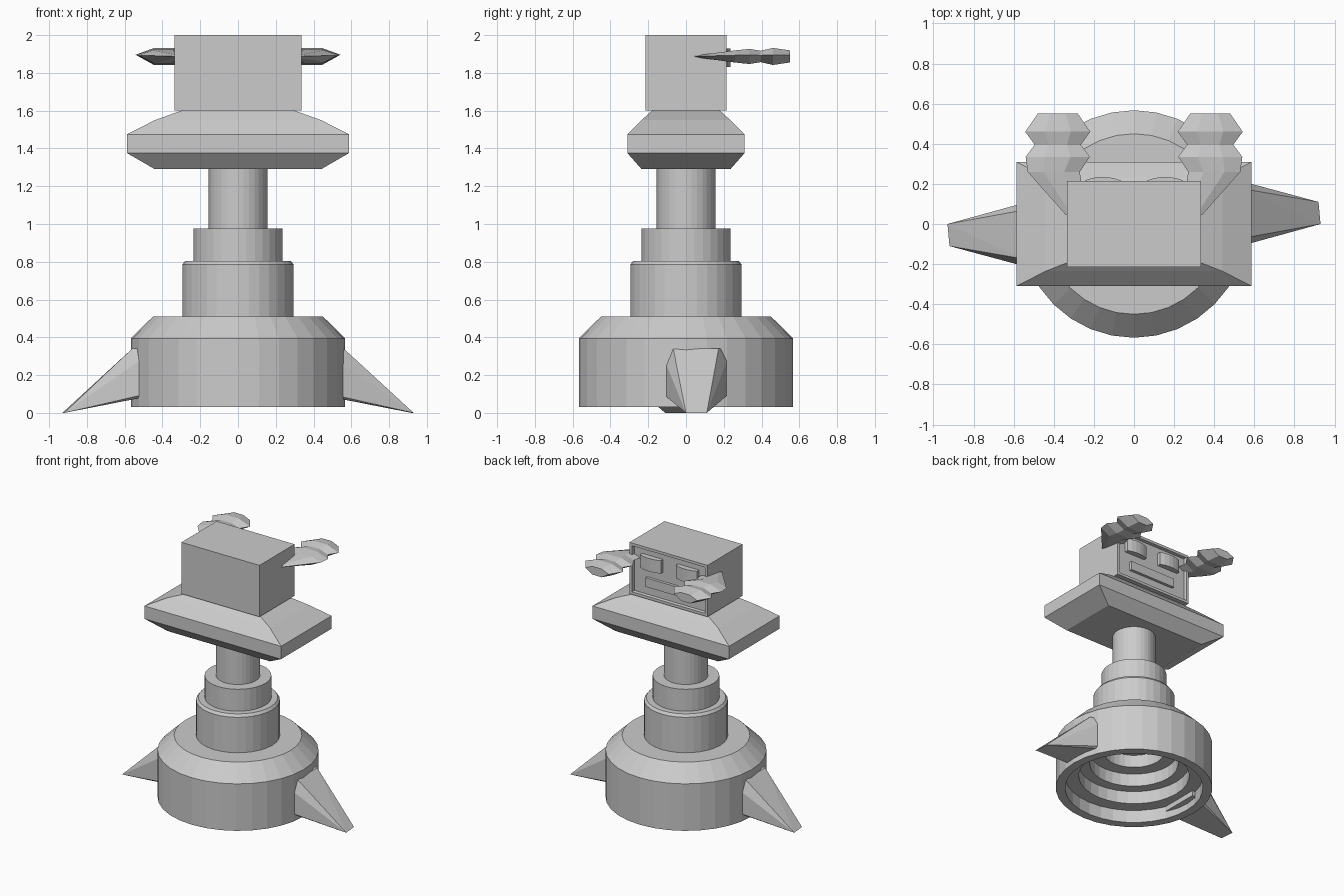
import bpy, bmesh
from math import sin, cos, pi

if "Cube" in bpy.data.objects:
    bpy.data.objects.remove(bpy.data.objects["Cube"])


def finish(bm, name):
    bmesh.ops.recalc_face_normals(bm, faces=bm.faces[:])
    me = bpy.data.meshes.new(name)
    bm.to_mesh(me)
    bm.free()
    ob = bpy.data.objects.new(name, me)
    bpy.context.collection.objects.link(ob)
    return ob


def loft(name, rings, closed=False):
    """Skin a list of equal-length point rings, capping both ends."""
    bm = bmesh.new()
    vs = [[bm.verts.new(p) for p in r] for r in rings]
    n = len(rings[0])
    for a, b in zip(vs, vs[1:] + vs[:1] if closed else vs[1:]):
        for i in range(n):
            j = (i + 1) % n
            bm.faces.new((a[i], a[j], b[j], b[i]))
    if not closed:
        bm.faces.new(vs[0])
        bm.faces.new(vs[-1])
    return finish(bm, name)


def lathe(name, profile, n=32):
    return loft(name, [[(r * cos(2 * pi * i / n), r * sin(2 * pi * i / n), z)
                        for i in range(n)] for r, z in profile])


def rect(w, d, z):
    return [(-w, -d, z), (w, -d, z), (w, d, z), (-w, d, z)]


def box(name, x0, x1, y0, y1, z0, z1):
    cx, cy, w, d = (x0 + x1) / 2, (y0 + y1) / 2, (x1 - x0) / 2, (y1 - y0) / 2
    return loft(name, [[(x + cx, y + cy, z) for x, y, z in rect(w, d, h)]
                       for h in (z0, z1)])


# Hollow base with stepped underside
lathe("base", [(.22, .43), (.22, .33), (.32, .33), (.32, .23), (.40, .23),
               (.40, .13), (.50, .13), (.50, .03), (.567, .03), (.567, .395),
               (.45, .51), (.20, .51)])

# Telescoping column
lathe("column", [(.295, .50), (.295, .785), (.28, .805), (.235, .805),
                 (.235, .975), (.155, .975), (.155, 1.30)])

# Side fins, second one turned half a circle about z
for name, s in (("right_fin", 1), ("left_fin", -1)):
    bm = bmesh.new()
    pts = []
    for k in (-1, 1):
        y = .0525 + k * .1625
        pts += [(.46, y, .09), (.46, y, .34), (.53, y, .27), (.53, y, .09),
                (.56, .0525 + k * .12, .34)]
    pts += [(.93, 0, 0), (.92, .11, 0)]
    for x, y, z in pts:
        bm.verts.new((s * x, s * y, z))
    res = bmesh.ops.convex_hull(bm, input=bm.verts[:])
    bmesh.ops.delete(bm, geom=[v for v in bm.verts if not v.link_faces], context='VERTS')
    finish(bm, name)

# Shoulder slab
loft("shoulders", [rect(.44, .235, 1.29), rect(.587, .31, 1.375),
                   rect(.587, .31, 1.475), rect(.44, .235, 1.55),
                   rect(.30, .18, 1.60)])

# Head with a recessed face panel on the +y side
bm = bmesh.new()
bmesh.ops.create_cube(bm, size=1)
for v in bm.verts:
    v.co = (v.co.x * .67, v.co.y * .43, 1.8 + v.co.z * .4)
panel = [f for f in bm.faces if f.normal.y > .9]
bmesh.ops.inset_region(bm, faces=panel, thickness=.03)
bmesh.ops.inset_region(bm, faces=panel, thickness=.004, depth=-.025)
finish(bm, "head")

# Eyes with bowed fronts, and mouth bar
for name, s in (("eye_left", -1), ("eye_right", 1)):
    outline = [(s * .155 - .09, .18), (s * .155 + .09, .18)]
    outline += [(s * .155 + .09 * t, .235 - .018 * t * t)
                for t in (1, .6, .2, -.2, -.6, -1)]
    loft(name, [[(x, y, z) for x, y in outline] for z in (1.83, 1.93)])
box("mouth", -.20, .20, .18, .212, 1.69, 1.76)

# Faceted hands: (y, centre x, half width, half height) stations
stations = [(.045, .29, .05, .004), (.26, .40, .13, .032), (.335, .38, .16, .04),
            (.395, .38, .115, .03), (.46, .38, .162, .045), (.55, .38, .10, .032)]
for name, s in (("left_hand", -1), ("right_hand", 1)):
    loft(name, [[(s * (c + a * w), y, 1.887 + b * h) for a, b in
                 ((-1, .2), (-.4, 1), (.4, 1), (1, .2), (.4, -1), (-.4, -1))]
                for y, c, w, h in stations])
